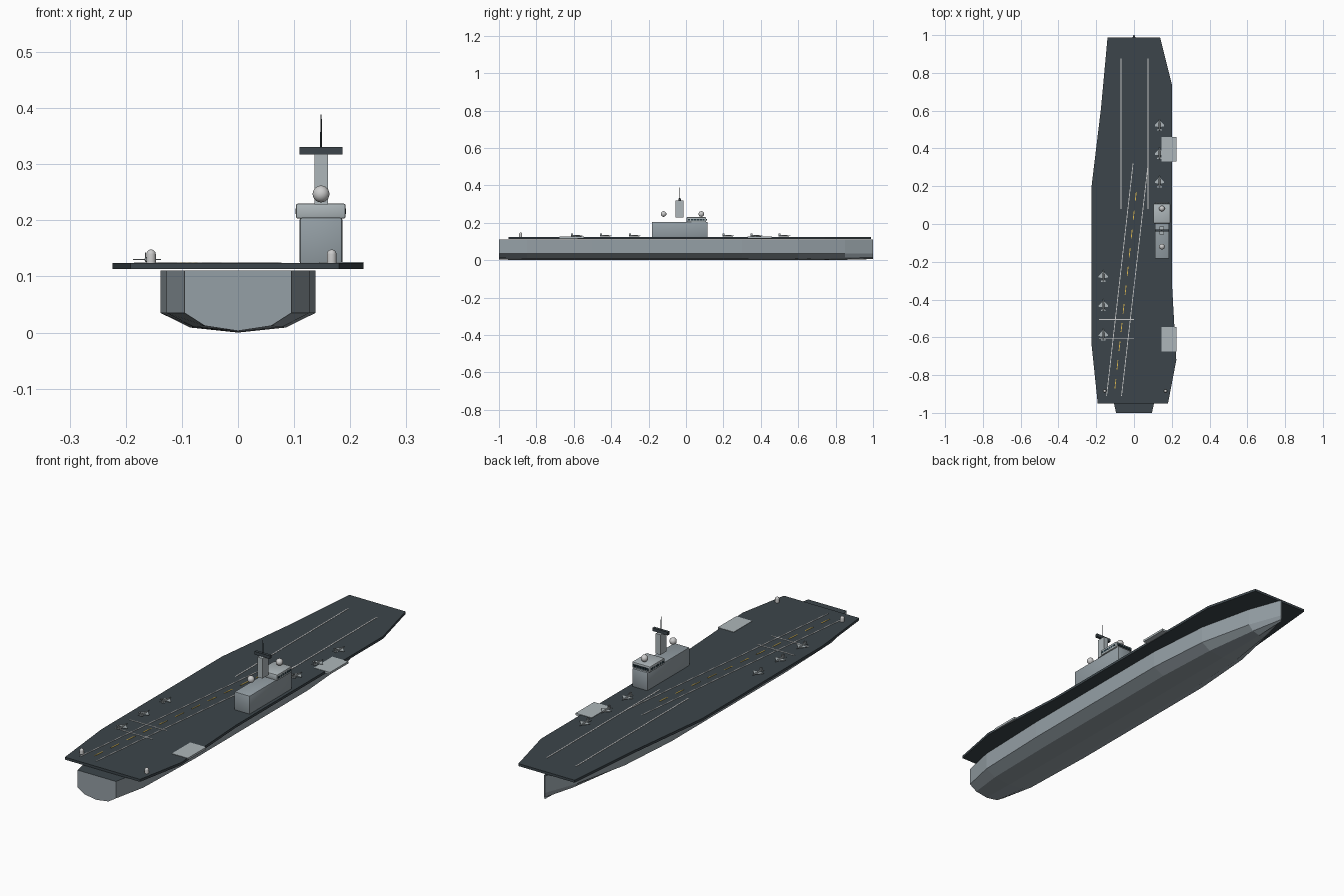
import bpy, bmesh, math
from mathutils import Vector

if "Cube" in bpy.data.objects:
    bpy.data.objects.remove(bpy.data.objects["Cube"])


def mat(name, r, g, b):
    m = bpy.data.materials.new(name)
    m.diffuse_color = (r, g, b, 1)
    m.use_nodes = True
    m.node_tree.nodes["Principled BSDF"].inputs["Base Color"].default_value = m.diffuse_color
    return m


GREY = mat("hull_grey", .30, .35, .38)
LIGHT = mat("light_grey", .42, .47, .49)
DARK = mat("deck_dark", .045, .06, .07)
WHITE = mat("marking_white", .75, .75, .72)
YELLOW = mat("marking_yellow", .75, .5, .08)
DOME = mat("dome_white", .6, .6, .58)
GLASS = mat("window_glass", .02, .04, .05)
TOP = 0.124  # flight deck surface


def finish(bm, name, *mats, smooth=False):
    bmesh.ops.recalc_face_normals(bm, faces=bm.faces)
    me = bpy.data.meshes.new(name)
    bm.to_mesh(me)
    bm.free()
    ob = bpy.data.objects.new(name, me)
    bpy.context.collection.objects.link(ob)
    for m in mats:
        me.materials.append(m)
    if smooth:
        bpy.ops.object.select_all(action='DESELECT')
        ob.select_set(True)
        bpy.context.view_layer.objects.active = ob
        bpy.ops.object.shade_smooth_by_angle(angle=math.radians(30))
    return ob


def box(name, x, y, z, m, bevel=0):
    bm = bmesh.new()
    bmesh.ops.create_cube(bm, size=1)
    for v in bm.verts:
        v.co = [(r[0] + r[1]) / 2 + c * (r[1] - r[0]) for c, r in zip(v.co, (x, y, z))]
    if bevel:
        bmesh.ops.bevel(bm, geom=bm.edges[:], offset=bevel, segments=2,
                        profile=.5, affect='EDGES')
    return finish(bm, name, m, smooth=bevel > 0)


def prism(name, pts, z0, z1, m):
    bm = bmesh.new()
    f = bm.faces.new([bm.verts.new((x, y, z0)) for x, y in pts])
    ext = bmesh.ops.extrude_face_region(bm, geom=[f])["geom"]
    for v in ext:
        if isinstance(v, bmesh.types.BMVert):
            v.co.z = z1
    return finish(bm, name, m)


def revolve(name, profile, loc, m, axis='Z', n=20):
    """Lathe (radius, height) pairs; axis Y lays the part along the ship."""
    bm = bmesh.new()
    rings = []
    for r, h in profile:
        ring = []
        for i in range(n):
            a = math.tau * i / n
            p = (r * math.cos(a), r * math.sin(a), h)
            if axis == 'Y':
                p = (p[0], p[2], p[1])
            ring.append(bm.verts.new(Vector(p) + Vector(loc)))
        rings.append(ring)
    for a, b in zip(rings, rings[1:]):
        for i in range(n):
            bm.faces.new((a[i], a[(i + 1) % n], b[(i + 1) % n], b[i]))
    bm.faces.new(rings[0])
    bm.faces.new(rings[-1])
    return finish(bm, name, m, smooth=True)


def stripe(name, a, b, width, m):
    a, b = Vector(a), Vector(b)
    d = (b - a).normalized() * width / 2
    s = Vector((-d.y, d.x))
    return prism(name, [a + s, b + s, b - s, a - s], TOP - .001, TOP + .0012, m)


# Hull: lofted chined sections from transom to stem
bm = bmesh.new()
rings = []
for y, w, keel in ((-1, .095, .003), (-.85, .127, .001), (-.5, .138, 0), (.3, .138, 0),
                   (.6, .115, 0), (.85, .058, .002), (1, .003, .006)):
    half = [(w, .111), (w, .035), (w * .62, .009 + keel)]
    sec = half + [(0, keel)] + [(-x, z) for x, z in reversed(half)]
    rings.append([bm.verts.new((x, y, z)) for x, z in sec])
for a, b in zip(rings, rings[1:]):
    for i in range(7):
        f = bm.faces.new((a[i], a[(i + 1) % 7], b[(i + 1) % 7], b[i]))
        f.material_index = int(i == 6)
bm.faces.new(rings[0])
bm.faces.new(rings[-1])
finish(bm, "hull", GREY, DARK)

# Flight deck and deck-edge lifts
prism("flight_deck", [(-.14, .988), (-.175, .61), (-.224, .205), (-.224, -.645),
                      (-.192, -.95), (.18, -.95), (.224, -.72), (.2, -.3),
                      (.2, .74), (.138, .988)], .113, TOP, DARK)
for i, y in enumerate((-.61, .395)):
    box(f"deck_lift_{i}", (.145, .224), (y - .065, y + .065), (.116, TOP + .0015), LIGHT)

# Deck markings
for x in (-.068, .075):
    stripe("catapult_track", (x, .08), (x, .875), .005, WHITE)
stripe("landing_edge_left", (-.145, -.91), (-.005, .32), .004, WHITE)
stripe("landing_edge_right", (-.066, -.91), (.075, .32), .004, WHITE)
p, q = Vector((-.101, -.87)), Vector((.012, .17))
for i in range(11):
    stripe("centre_dash", p.lerp(q, i / 10.5), p.lerp(q, (i + .5) / 10.5), .004, YELLOW)
for y in (-.605, -.505):
    stripe("arrestor_wire", (-.185, y), (0, y), .004, WHITE)

# Island with bridge and windows
box("island", (.11, .186), (-.183, .116), (TOP - .002, .205), GREY, .004)
box("bridge", (.103, .192), (.003, .108), (.203, .23), LIGHT, .004)
for i in range(6):
    x = .109 + i * .0133
    box("front_window", (x, x + .0105), (.1, .112), (.211, .221), GLASS)
for x in (.1025, .1905):
    for i in range(6):
        y = .01 + i * .0155
        box("side_window", (x, x + .002), (y, y + .0125), (.211, .221), GLASS)

# Mast, yardarm, aerial and radomes
box("mast", (.136, .16), (-.055, -.014), (.228, .318), LIGHT)
box("yardarm", (.11, .186), (-.041, -.028), (.317, .331), DARK)
revolve("aerial", [(.0016, .33), (.0012, .389)], (.148, -.035, 0), DARK, n=8)
ball = [(.015 * math.sin(math.pi * t / 12) + 1e-5, -.015 * math.cos(math.pi * t / 12))
        for t in range(13)]
for y in (-.12, .082):
    revolve("radome", ball, (.148, y, .247), DOME, n=24)

# Domed defence mounts on the stern corners
cap = [(.0085 * math.cos(math.pi * t / 12), .0155 + .0085 * math.sin(math.pi * t / 12))
       for t in range(6)]
for x in (-.155, .167):
    revolve("stern_mount", [(.0085, 0)] + cap + [(.0003, .024)], (x, -.884, TOP), DOME)

# Parked aircraft: body, swept wings, tailplane, twin fins
for x, y in [(.135, v) for v in (.235, .385, .535)] + [(-.162, v) for v in (-.575, -.42, -.265)]:
    revolve("aircraft_body", [(.0035, -.032), (.0048, -.02), (.0048, .008), (.0005, .032)],
            (x, y - .008, TOP + .006), LIGHT, 'Y', 10)
    prism("aircraft_wing", [(x, y + .014), (x + .025, y - .012), (x + .025, y - .018),
                            (x, y - .022), (x - .025, y - .018), (x - .025, y - .012)],
          TOP + .005, TOP + .0067, LIGHT)
    prism("aircraft_tailplane", [(x, y - .025), (x + .012, y - .036), (x + .012, y - .041),
                                 (x - .012, y - .041), (x - .012, y - .036)],
          TOP + .006, TOP + .0073, LIGHT)
    for s in (-1, 1):
        fx = x + s * .003
        box("aircraft_fin", (fx - .0007, fx + .0007), (y - .04, y - .03),
            (TOP + .007, TOP + .019), LIGHT)
